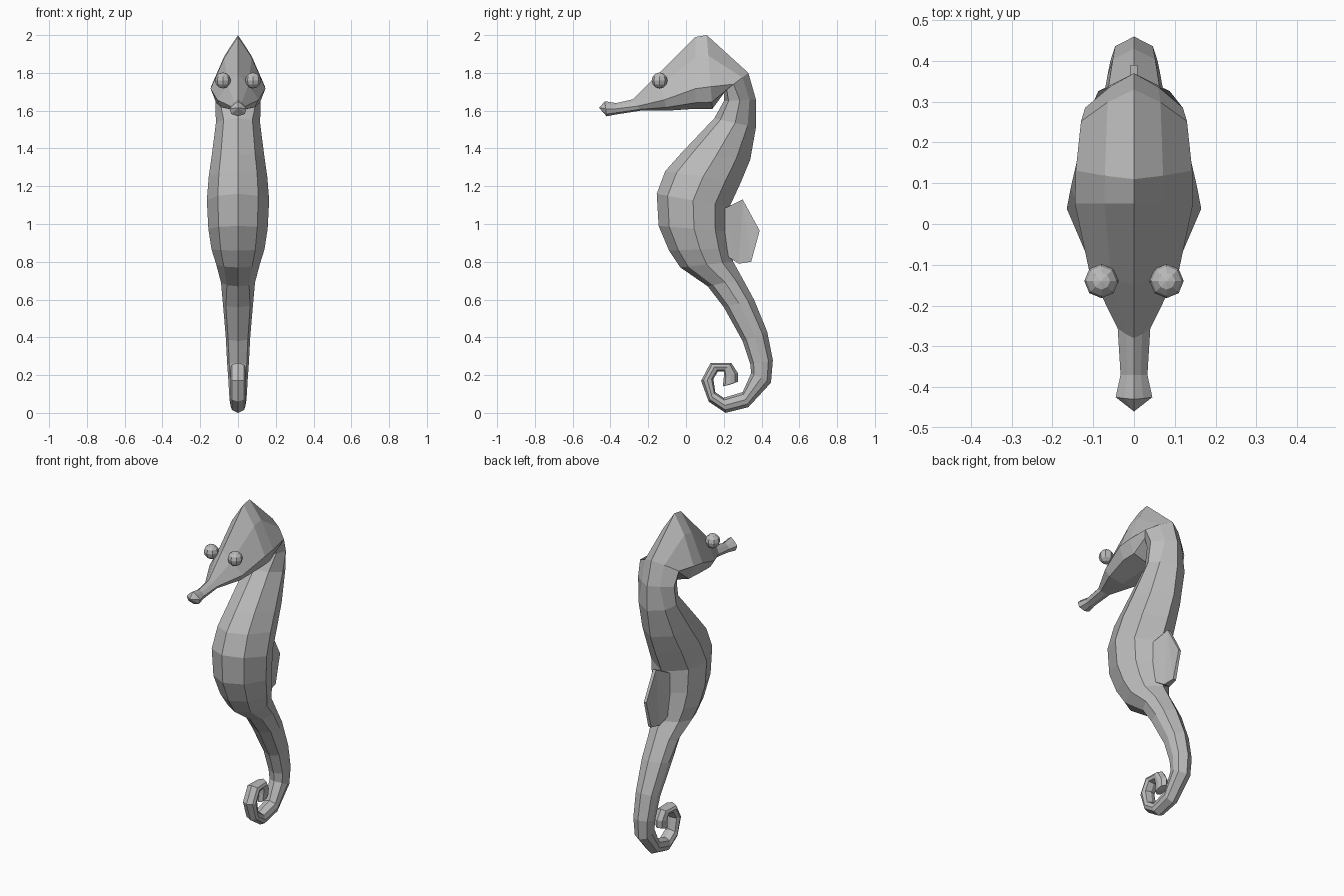
import bpy
import bmesh
from mathutils import Vector

# Remove only the default cube
default_cube = bpy.data.objects.get("Cube")
if default_cube:
    bpy.data.objects.remove(default_cube, do_unlink=True)

# Single material
grey = bpy.data.materials.new("plain grey")
grey.use_nodes = True
colour = (0.5, 0.5, 0.5, 1.0)
grey.diffuse_color = colour
grey.node_tree.nodes["Principled BSDF"].inputs["Base Color"].default_value = colour


def finish(bm, name):
    """Turn a bmesh into a flat shaded object with outward normals."""
    bmesh.ops.recalc_face_normals(bm, faces=bm.faces[:])
    mesh = bpy.data.meshes.new(name)
    bm.to_mesh(mesh)
    bm.free()
    mesh.materials.append(grey)
    obj = bpy.data.objects.new(name, mesh)
    bpy.context.scene.collection.objects.link(obj)
    return obj


def section(belly_y, belly_z, back_y, back_z, half_width, widest, lower, upper):
    """Eight-sided mirrored cross-section from the belly line to the back line."""
    belly = Vector((0, belly_y, belly_z))
    back = Vector((0, back_y, back_z))
    side = [
        (widest * 0.3, lower),
        (widest, 1.0),
        (widest + (1 - widest) * 0.6, upper),
    ]
    right = [belly.lerp(back, t) + Vector((w * half_width, 0, 0)) for t, w in side]
    left = [Vector((-p.x, p.y, p.z)) for p in reversed(right)]
    return [belly] + right + [back] + left


def loft(bm, sections, start_tip, end_tip):
    """Skin consecutive cross-sections and close both ends with a fan."""
    rings = [[bm.verts.new(p) for p in points] for points in sections]
    count = len(rings[0])
    for ring, following in zip(rings, rings[1:]):
        for i in range(count):
            j = (i + 1) % count
            bm.faces.new((ring[i], ring[j], following[j], following[i]))
    for ring, tip in ((rings[0], start_tip), (rings[-1], end_tip)):
        apex = bm.verts.new(tip)
        for i in range(count):
            bm.faces.new((ring[i], ring[(i + 1) % count], apex))


# Sections: belly y, belly z, back y, back z, half width, widest position
head = [
    (-.42, 1.57, -.43, 1.65, .045, .5),
    (-.37, 1.58, -.37, 1.64, .033, .5),
    (-.24, 1.6, -.28, 1.66, .04, .4),
    (-.1, 1.6, -.15, 1.79, .11, .3),
    (.05, 1.61, .05, 1.99, .145, .28),
    (.14, 1.61, .11, 2, .143, .3),
    (.2, 1.7, .33, 1.8, .13, .4),
    (.2, 1.65, .37, 1.66, .12, .5),
]
trunk = [
    (.15, 1.56, .37, 1.51, .117, .5),
    (-.03, 1.37, .34, 1.34, .14, .5),
    (-.11, 1.28, .29, 1.22, .155, .5),
    (-.155, 1.16, .23, 1.09, .165, .5),
    (-.145, .99, .23, .96, .157, .5),
    (-.09, .86, .24, .87, .14, .5),
    (-.03, .77, .25, .8, .115, .5),
    (.115, .67, .3, .71, .09, .5),
]
tail = [
    (.2, .56, .36, .6, .08, .5),
    (.3, .38, .43, .43, .065, .5),
    (.34, .26, .46, .28, .058, .5),
    (.345, .21, .45, .16, .052, .5),
    (.3, .11, .33, .03, .045, .5),
    (.2, .08, .21, 0, .04, .5),
    (.155, .11, .12, .06, .04, .5),
    (.145, .18, .08, .17, .04, .5),
    (.17, .22, .13, .265, .04, .5),
    (.2, .22, .24, .265, .035, .5),
    (.2, .19, .275, .21, .03, .5),
    (.195, .14, .275, .165, .025, .5),
]

# Continuous head, trunk and curled tail
sections = []
for rows, lower, upper in ((head, .8, .5), (trunk, .65, .75), (tail, .8, .8)):
    sections += [section(*row, lower, upper) for row in rows]
body = bmesh.new()
loft(body, sections, Vector((0, -.46, 1.615)), Vector((0, .235, .15)))
finish(body, "body")

# Dorsal fin: a wedge, thick at the root and thin at the outer edge
fin_outline = [
    (.2, 1.08, .04),
    (.3, 1.13, .01),
    (.39, .965, .008),
    (.345, .8, .01),
    (.28, .79, .02),
    (.2, .84, .04),
]
fin = bmesh.new()
sides = [[fin.verts.new((sign * w, y, z)) for y, z, w in fin_outline] for sign in (-1, 1)]
for outline in sides:
    fin.faces.new(outline)
for i in range(len(fin_outline)):
    j = (i + 1) % len(fin_outline)
    fin.faces.new((sides[0][i], sides[0][j], sides[1][j], sides[1][i]))
bmesh.ops.triangulate(fin, faces=[f for f in fin.faces if len(f.verts) > 4])
finish(fin, "dorsal_fin")

# Eyes: small faceted balls on either side of the brow
for sign, name in ((1, "left_eye"), (-1, "right_eye")):
    ball = bmesh.new()
    bmesh.ops.create_uvsphere(ball, u_segments=8, v_segments=6, radius=.042)
    eye = finish(ball, name)
    eye.location = (sign * .08, -.14, 1.76)
